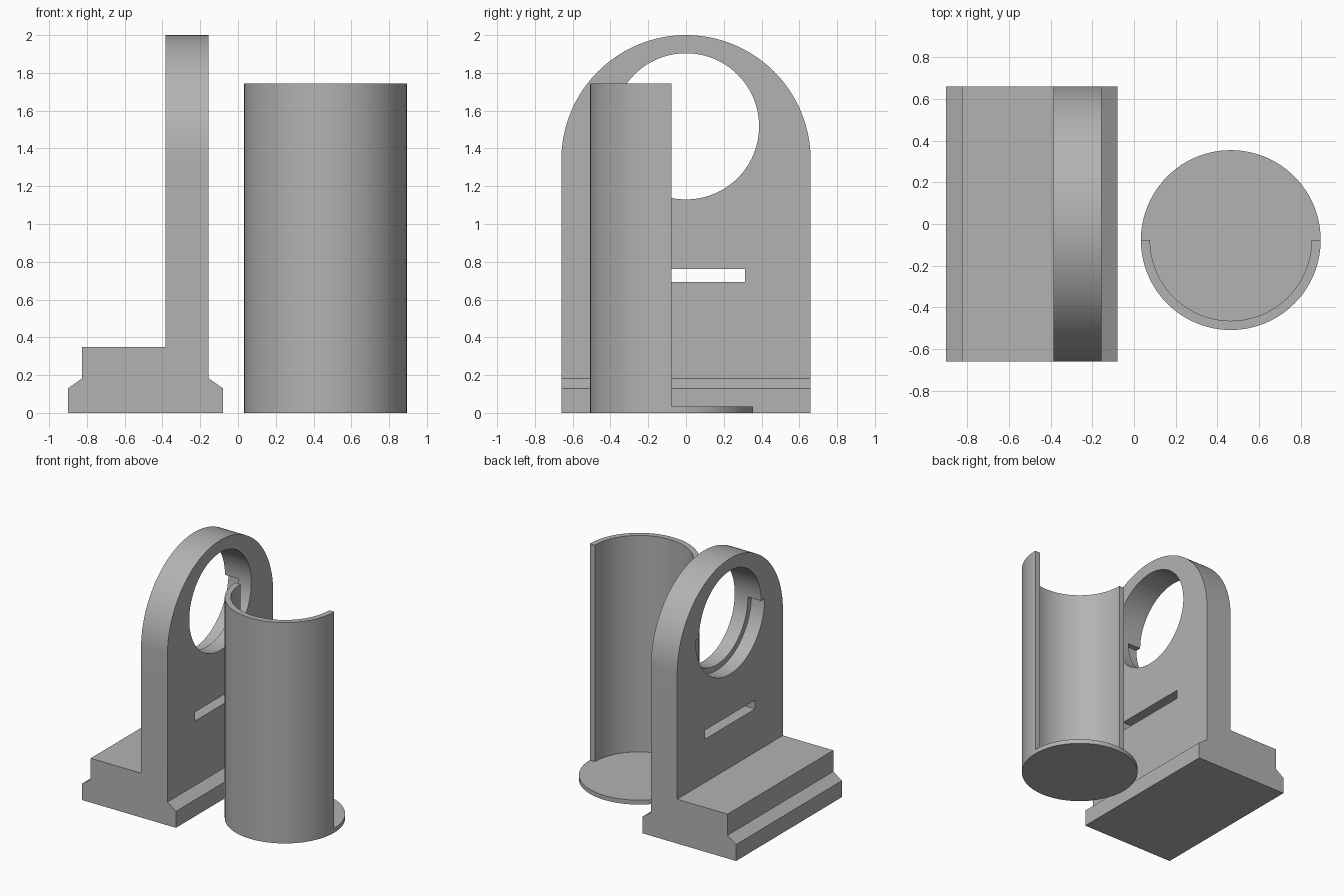
import bpy, bmesh
from math import sin, cos, pi, radians
from mathutils import Vector

old = bpy.data.objects.get("Cube")
if old:
    bpy.data.objects.remove(old)

GREY = (0.45, 0.45, 0.45, 1)
grey = bpy.data.materials.new("plain grey")
grey.use_nodes = True
grey.diffuse_color = GREY
grey.node_tree.nodes["Principled BSDF"].inputs["Base Color"].default_value = GREY


def arc(cu, cv, r, start, end, steps):
    """Points on an arc, angles in degrees."""
    angles = [radians(start + (end - start) * i / steps) for i in range(steps + 1)]
    return [(cu + r * cos(a), cv + r * sin(a)) for a in angles]


def prism(name, outline, axis, low, high):
    """Extrude a flat outline along one axis from low to high."""
    place = {"x": lambda u, v: (low, u, v),
             "y": lambda u, v: (u, low, v),
             "z": lambda u, v: (u, v, low)}[axis]
    step = Vector([(high - low) * (axis == a) for a in "xyz"])
    bm = bmesh.new()
    face = bm.faces.new([bm.verts.new(place(u, v)) for u, v in outline])
    made = bmesh.ops.extrude_face_region(bm, geom=[face])["geom"]
    bmesh.ops.translate(bm, vec=step, verts=[g for g in made if isinstance(g, bmesh.types.BMVert)])
    bmesh.ops.recalc_face_normals(bm, faces=bm.faces)
    mesh = bpy.data.meshes.new(name)
    bm.to_mesh(mesh)
    bm.free()
    mesh.materials.append(grey)
    obj = bpy.data.objects.new(name, mesh)
    bpy.context.collection.objects.link(obj)
    return obj


def activate(obj):
    bpy.ops.object.select_all(action="DESELECT")
    obj.select_set(True)
    bpy.context.view_layer.objects.active = obj


def combine(obj, other, operation):
    """Apply a boolean and drop the helper."""
    mod = obj.modifiers.new(operation.lower(), "BOOLEAN")
    mod.operation, mod.solver, mod.object = operation, "EXACT", other
    activate(obj)
    bpy.ops.object.modifier_apply(modifier=mod.name)
    bpy.data.objects.remove(other)


def finish(obj):
    activate(obj)
    bpy.ops.object.shade_smooth_by_angle(angle=radians(30))


# Main dimensions
HALF = 0.66                       # half width of the bracket
BACK, FRONT = -0.385, -0.155      # faces of the upright plate
MIDDLE = (BACK + FRONT) / 2
LEDGE = 0.35                      # top of the foot
R_OUT, R_IN = 0.431, 0.387        # trough radii
HOLE_Z = 1.517
CX, CY = 0.464, -0.077            # trough axis

# Stepped foot with chamfered flanges
foot = [(-0.9, 0), (-0.08, 0), (-0.08, 0.13), (FRONT, 0.183), (FRONT, LEDGE),
        (-0.825, LEDGE), (-0.825, 0.183), (-0.9, 0.13)]
bracket = prism("bracket", foot, "y", -HALF, HALF)

# Round-topped upright plate
arch = [(-HALF, 0.25), (HALF, 0.25)] + arc(0, 2 - HALF, HALF, 0, 180, 64)
combine(bracket, prism("upright", arch, "x", BACK, FRONT), "UNION")

# Round window, half-round seat behind it, and slot
hole = arc(0, HOLE_Z, R_IN, 0, 360, 96)[:-1]
combine(bracket, prism("hole_cutter", hole, "x", BACK - 0.1, FRONT + 0.1), "DIFFERENCE")
seat = arc(0, HOLE_Z, R_OUT, 180, 360, 48)
combine(bracket, prism("seat_cutter", seat, "x", BACK - 0.1, MIDDLE), "DIFFERENCE")
slot = [(-0.313, 0.692), (0.313, 0.692), (0.313, 0.762), (-0.313, 0.762)]
combine(bracket, prism("slot_cutter", slot, "x", BACK - 0.1, FRONT + 0.1), "DIFFERENCE")
finish(bracket)

# Half-round trough standing on a thin disc
disc = arc(CX, CY, R_OUT, 0, 360, 96)[:-1]
trough = prism("trough", disc, "z", 0, 0.035)
shell = arc(CX, CY, R_OUT, 180, 360, 48) + arc(CX, CY, R_IN, 360, 180, 48)
combine(trough, prism("trough_wall", shell, "z", 0, 1.745), "UNION")
finish(trough)
